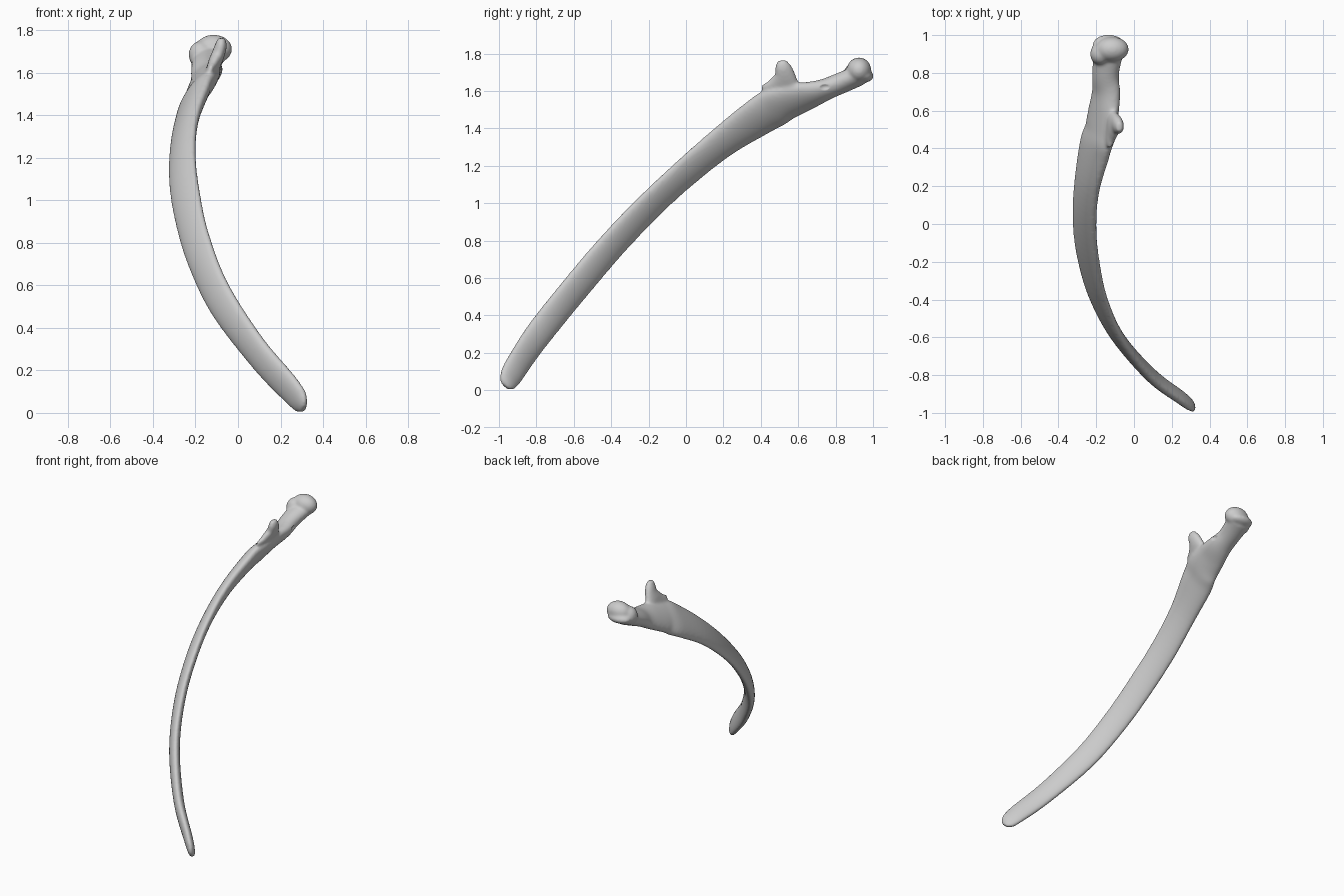
import bpy, bmesh, math
from mathutils import Vector

cube = bpy.data.objects.get("Cube")
if cube:
    bpy.data.objects.remove(cube, do_unlink=True)

bone = bpy.data.materials.new("bone grey")
bone.use_nodes = True
colour = (0.6, 0.6, 0.6, 1)
bone.diffuse_color = colour
bone.node_tree.nodes["Principled BSDF"].inputs["Base Color"].default_value = colour

SIDES = 28


def spline(rows, steps):
    """Catmull-Rom interpolation through rows of station values."""
    out = []
    for i in range(len(rows) - 1):
        a, b, c, d = (rows[min(max(i + k, 0), len(rows) - 1)] for k in (-1, 0, 1, 2))
        for s in range(steps):
            t = s / steps
            out.append([q + 0.5 * t * (r - p + t * (2 * p - 5 * q + 4 * r - w + t * (3 * (q - r) + w - p)))
                        for p, q, r, w in zip(a, b, c, d)])
    return out + [list(rows[-1])]


def loft(bm, stations, ref, steps=6):
    """Skin tilted ellipses: x, y, z, full height, full thickness, tilt."""
    rows = spline(stations, steps)
    pts = [Vector(r[:3]) for r in rows]
    rings = []
    for i, (p, r) in enumerate(zip(pts, rows)):
        t = (pts[min(i + 1, len(pts) - 1)] - pts[max(i - 1, 0)]).normalized()
        h = t.cross(ref).normalized()
        n = h.cross(t)
        a = math.radians(r[5])
        major = h * math.cos(a) + n * math.sin(a)
        minor = n * math.cos(a) - h * math.sin(a)
        ring = []
        for k in range(SIDES):
            u = math.tau * k / SIDES
            ring.append(bm.verts.new(p + major * (math.cos(u) * r[3] / 2) + minor * (math.sin(u) * r[4] / 2)))
        rings.append(ring)
    for lo, hi in zip(rings, rings[1:]):
        for k in range(SIDES):
            j = (k + 1) % SIDES
            bm.faces.new((lo[k], lo[j], hi[j], hi[k]))
    bm.faces.new(rings[0][::-1])
    bm.faces.new(rings[-1])


def blob(bm, centre, radii):
    verts = bmesh.ops.create_uvsphere(bm, u_segments=24, v_segments=14, radius=1)["verts"]
    for v in verts:
        v.co = Vector(c + r * q for c, r, q in zip(centre, radii, v.co))


def finish(bm, name):
    bmesh.ops.recalc_face_normals(bm, faces=bm.faces)
    mesh = bpy.data.meshes.new(name)
    bm.to_mesh(mesh)
    bm.free()
    mesh.materials.append(bone)
    obj = bpy.data.objects.new(name, mesh)
    bpy.context.collection.objects.link(obj)
    return obj


bm = bmesh.new()

# Curved, flattened shaft running from the lower tip to the neck
loft(bm, [
    (.312, -.967, .02, .06, .03, 108),
    (.295, -.952, .045, .115, .048, 108),
    (.25, -.92, .105, .145, .06, 106),
    (.09, -.8, .285, .16, .068, 100),
    (-.085, -.6, .535, .174, .068, 84),
    (-.187, -.4, .77, .18, .068, 69),
    (-.24, -.2, .98, .184, .068, 58),
    (-.262, 0, 1.165, .187, .07, 53),
    (-.25, .2, 1.33, .198, .08, 51),
    (-.208, .4, 1.468, .24, .096, 49),
    (-.175, .5, 1.525, .24, .1, 49),
    (-.16, .6, 1.56, .21, .1, 46),
    (-.147, .7, 1.59, .17, .105, 36),
    (-.15, .8, 1.63, .145, .11, 18),
    (-.135, .93, 1.685, .17, .11, 5),
], Vector((0, 0, 1)))

# Upright process on the upper edge
loft(bm, [
    (-.16, .49, 1.5, .1, .03, 0),
    (-.13, .515, 1.59, .24, .05, 0),
    (-.11, .525, 1.645, .165, .062, 0),
    (-.092, .528, 1.69, .11, .062, 0),
    (-.08, .518, 1.73, .085, .056, 0),
    (-.077, .513, 1.763, .05, .035, 0),
], Vector((1, 0, 0)), 4)

# Rounded head with its lower lip
blob(bm, (-.115, .925, 1.711), (.088, .066, .068))
blob(bm, (-.135, .95, 1.68), (.085, .053, .036))
blob(bm, (-.175, .9, 1.685), (.058, .06, .065))

rib = finish(bm, "rib_bone")

# Fuse the parts into one surface
remesh = rib.modifiers.new("fuse", "REMESH")
remesh.mode = "VOXEL"
remesh.voxel_size = 0.008

# Small pit in the side of the neck
bm = bmesh.new()
blob(bm, (-.062, .745, 1.62), (.026, .034, .02))
pit = finish(bm, "neck_pit_cutter")
pit.hide_render = True
pit.hide_viewport = True
cut = rib.modifiers.new("neck_pit", "BOOLEAN")
cut.operation = "DIFFERENCE"
cut.object = pit

soften = rib.modifiers.new("soften", "SMOOTH")
soften.factor = 0.5
soften.iterations = 12

bpy.ops.object.select_all(action="DESELECT")
rib.select_set(True)
bpy.context.view_layer.objects.active = rib
for mod in ("fuse", "neck_pit", "soften"):
    bpy.ops.object.modifier_apply(modifier=mod)
bpy.ops.object.shade_smooth()
